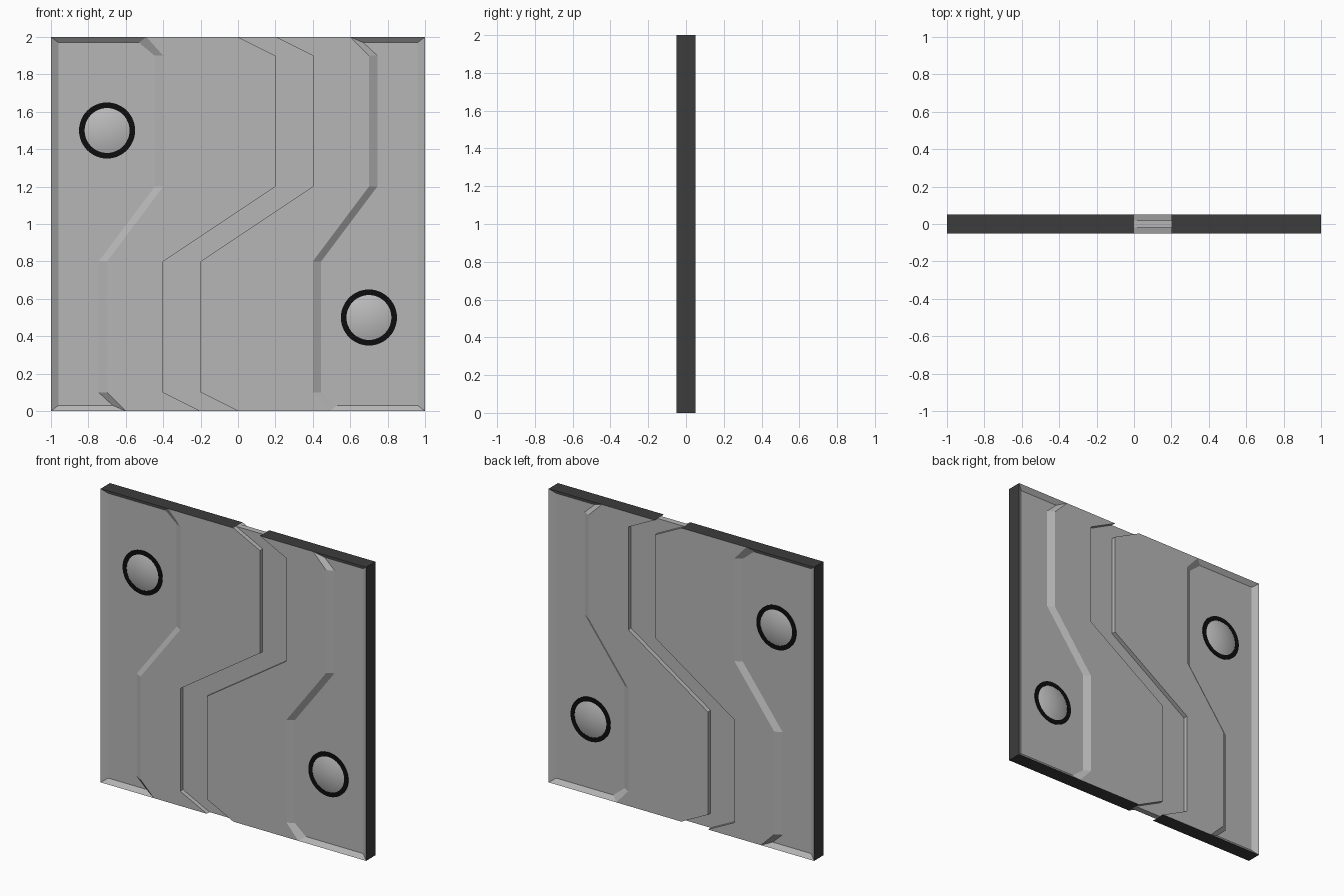
import bpy, bmesh, math

if "Cube" in bpy.data.objects:
    bpy.data.objects.remove(bpy.data.objects["Cube"])

HALF = 0.05       # half thickness of the door
FLOOR = 0.025     # half thickness at the recessed floor
TONGUE = 0.02     # half thickness of the centre strip


def material(name, v):
    m = bpy.data.materials.new(name)
    m.diffuse_color = (v, v, v, 1)
    m.use_nodes = True
    m.node_tree.nodes["Principled BSDF"].inputs["Base Color"].default_value = m.diffuse_color
    return m


GREY = material("panel grey", 0.47)
DARK = material("edge dark grey", 0.045)
BLACK = material("ring black", 0.004)
LENS = material("lens grey", 0.5)

# Left half outlines as (x, z), top to bottom
SEAM = [(0, 2), (.2, 1.9), (.2, 1.2), (-.4, .8), (-.4, .1), (-.2, 0)]
EDGE = [(-.49, 2), (-.4, 1.9), (-.4, 1.2), (-.7, .8), (-.7, .1), (-.6, 0)]
INSET = [(-.53, 1.97), (-.445, 1.9), (-.445, 1.2), (-.745, .8), (-.745, .1), (-.67, .03)]
RIM = EDGE + [(-1, 0), (-1, 2)]
FLOOR_LOOP = INSET + [(-.96, .03), (-.96, 1.97)]


def finish(bm, name, mats):
    bmesh.ops.remove_doubles(bm, verts=bm.verts, dist=1e-5)
    bmesh.ops.recalc_face_normals(bm, faces=bm.faces)
    me = bpy.data.meshes.new(name)
    bm.to_mesh(me)
    bm.free()
    for m in mats:
        me.materials.append(m)
    ob = bpy.data.objects.new(name, me)
    bpy.context.collection.objects.link(ob)
    return ob


def spin(points, turned):
    # half turn about the door's centre gives the matching right half
    return [(-x, 2 - z) for x, z in points] if turned else points


def door_half(name, turned):
    seam, edge = spin(SEAM, turned), spin(EDGE, turned)
    rim, floor = spin(RIM, turned), spin(FLOOR_LOOP, turned)
    bm = bmesh.new()

    def face(pts, mat=0):
        f = bm.faces.new([bm.verts.new(p) for p in pts])
        f.material_index = mat

    for s in (-1, 1):
        def at(p, h):
            return (p[0], s * h, p[1])
        # raised band, recess walls and recess floor
        for i in range(5):
            face([at(edge[i], HALF), at(edge[i + 1], HALF), at(seam[i + 1], HALF), at(seam[i], HALF)])
        for i in range(8):
            j = (i + 1) % 8
            face([at(rim[i], HALF), at(rim[j], HALF), at(floor[j], FLOOR), at(floor[i], FLOOR)])
        face([at(p, FLOOR) for p in floor])

    def strip(path, mat):
        for a, b in zip(path, path[1:]):
            face([(a[0], -HALF, a[1]), (b[0], -HALF, b[1]), (b[0], HALF, b[1]), (a[0], HALF, a[1])], mat)
    # seam side stays grey, outer border is dark
    strip(seam, 0)
    strip([seam[5], rim[5], rim[6], rim[7], rim[0], seam[0]], 1)
    finish(bm, name, [GREY, DARK])


def centre_strip():
    other = spin(SEAM, True)[::-1]
    loop = SEAM + other[::-1]
    bm = bmesh.new()
    front = [bm.verts.new((x, -TONGUE, z)) for x, z in loop]
    back = [bm.verts.new((x, TONGUE, z)) for x, z in loop]
    n = len(loop)
    for side in (front, back):
        for i in range(5):
            bm.faces.new([side[i], side[i + 1], side[n - 2 - i], side[n - 1 - i]])
    for i in (5, n - 1):
        j = (i + 1) % n
        bm.faces.new([front[i], front[j], back[j], back[i]])
    finish(bm, "centre_strip", [GREY])


def revolve(name, profile, x, z, side, mat, n=48):
    # lathe (radius, height above floor) around the y direction
    bm = bmesh.new()
    rows = []
    for r, h in profile:
        rows.append([bm.verts.new((x + r * math.cos(2 * math.pi * k / n), side * (FLOOR + h),
                                   z + r * math.sin(2 * math.pi * k / n))) for k in range(n)])
    for a, b in zip(rows, rows[1:]):
        for k in range(n):
            j = (k + 1) % n
            bm.faces.new([a[k], a[j], b[j], b[k]])
    if profile[-1][0] < 0.02:
        bm.faces.new(rows[-1])
    ob = finish(bm, name, [mat])
    # normals must face outwards from the door
    me = ob.data
    if sum(p.normal.y * p.area for p in me.polygons) * side < 0:
        me.flip_normals()
    bpy.context.view_layer.objects.active = ob
    ob.select_set(True)
    bpy.ops.object.shade_smooth_by_angle(angle=math.radians(35))
    ob.select_set(False)


door_half("left_door_half", False)
door_half("right_door_half", True)
centre_strip()

# Round lenses with black rings on both faces of both halves
dome = [(.121 * math.cos(t * math.pi / 20), .003 + .02 * math.sin(t * math.pi / 20)) for t in range(10)]
dome = [(.121 * (1 - t / 10), .002 + .02 * (1 - (1 - t / 10) ** 2)) for t in range(10)]
for x, z, half in ((-.7, 1.5, "left"), (.7, .5, "right")):
    for side, face_name in ((-1, "front"), (1, "back")):
        revolve(f"{half}_{face_name}_ring", [(.15, 0), (.15, .004), (.12, .004), (.12, 0)], x, z, side, BLACK)
        revolve(f"{half}_{face_name}_lens", dome + [(.002, .022)], x, z, side, LENS)
